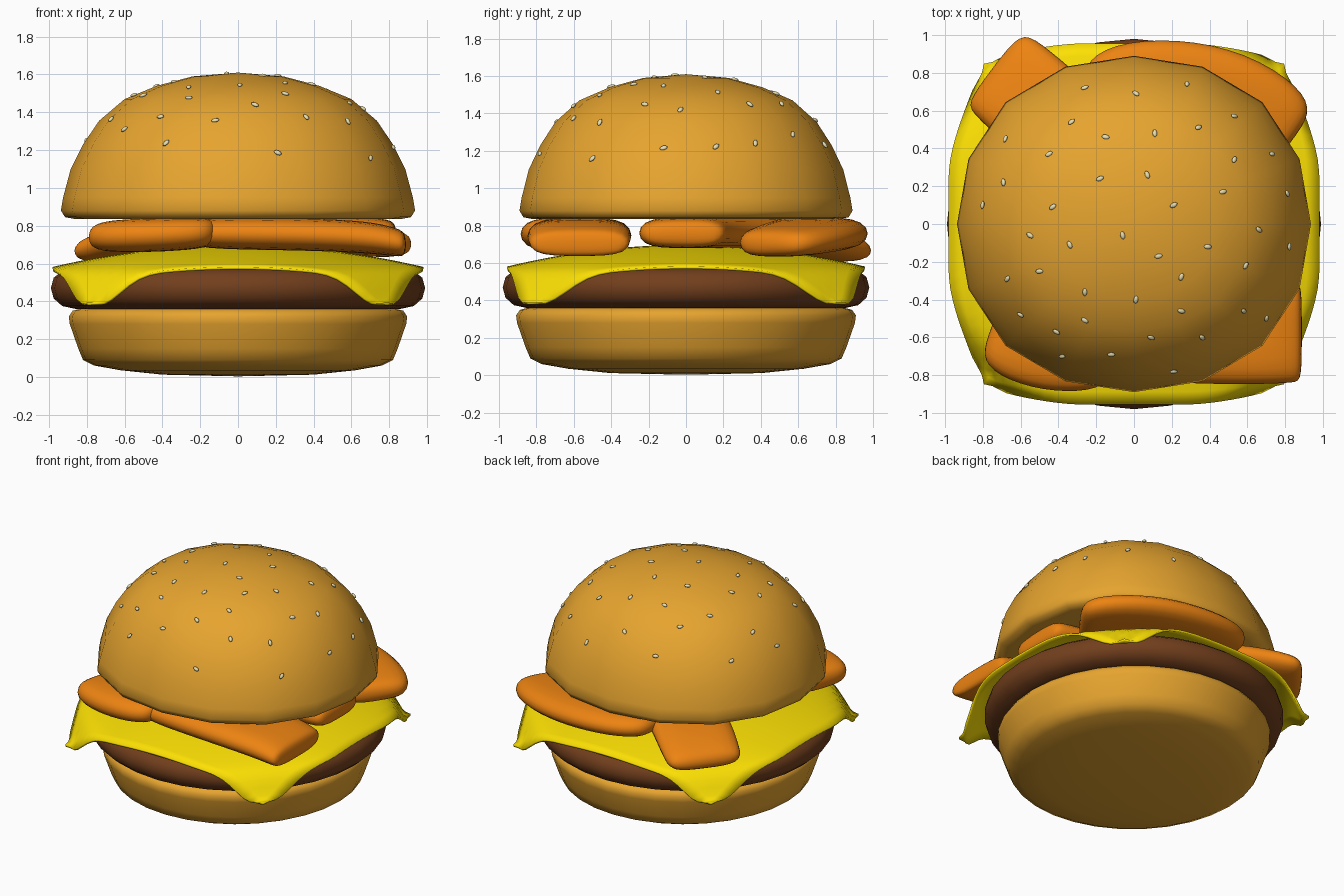
import bpy, bmesh, math
from mathutils import Vector

if "Cube" in bpy.data.objects:
    bpy.data.objects.remove(bpy.data.objects["Cube"])

def material(name, rgb):
    m = bpy.data.materials.new(name)
    m.diffuse_color = (*rgb, 1)
    m.use_nodes = True
    m.node_tree.nodes["Principled BSDF"].inputs["Base Color"].default_value = m.diffuse_color
    return m

BUN = material("bun_crust", (0.79, 0.37, 0.028))
MEAT = material("meat", (0.17, 0.05, 0.012))
CHEESE = material("cheese_yellow", (0.98, 0.75, 0.001))
BACON = material("bacon_orange", (0.85, 0.23, 0.006))
SEED = material("seed_cream", (0.8, 0.72, 0.42))

def finish(name, bm, mat):
    bmesh.ops.recalc_face_normals(bm, faces=bm.faces)
    me = bpy.data.meshes.new(name)
    bm.to_mesh(me)
    bm.free()
    me.materials.append(mat)
    for p in me.polygons:
        p.use_smooth = True
    ob = bpy.data.objects.new(name, me)
    bpy.context.collection.objects.link(ob)
    return ob

def lathe(name, profile, mat, sx=1, sy=1, n=16, square=0):
    """Revolve (radius, z) points; first and last points close at the axis."""
    bm = bmesh.new()
    rings = []
    for r, z in profile:
        ring = []
        for i in range(n if r else 1):
            a = math.tau * i / n
            f = r * (1 + square * math.sin(2 * a) ** 2)
            ring.append(bm.verts.new((sx * f * math.cos(a), sy * f * math.sin(a), z)))
        rings.append(ring)
    for a, b in zip(rings, rings[1:]):
        for i in range(n):
            j = (i + 1) % n
            q = [a[i % len(a)], a[j % len(a)], b[j % len(b)], b[i % len(b)]]
            bm.faces.new(list(dict.fromkeys(q)))
    return finish(name, bm, mat)

def smooth(a, b, t):
    t = min(1, max(0, (t - a) / (b - a)))
    return t * t * (3 - 2 * t)

# Buns and patty
lathe("bottom_bun", [(0, 0.003), (0.4, 0.012), (0.62, 0.035), (0.76, 0.06), (0.82, 0.09),
                     (0.845, 0.15), (0.89, 0.28), (0.895, 0.32), (0.875, 0.35), (0.83, 0.362),
                     (0, 0.365)], BUN, 1.0, 1.015, 32)
lathe("patty", [(0, 0.36), (0.86, 0.36), (0.93, 0.375), (0.975, 0.415), (0.99, 0.47),
                (0.975, 0.525), (0.93, 0.56), (0.86, 0.578), (0, 0.6)], MEAT, 1.0, 0.99, 32)
DOME = [(0, 0.845), (0.7, 0.835), (0.86, 0.835), (0.915, 0.845), (0.937, 0.88), (0.925, 0.95),
        (0.885, 1.1), (0.82, 1.23), (0.735, 1.355), (0.6, 1.47), (0.43, 1.54),
        (0.24, 1.59), (0, 1.61)]
lathe("top_bun", DOME, BUN, 1.0, 0.95, 16, 0.025)

# Cheese slice: square sheet with drooping rounded corners
bm = bmesh.new()
bmesh.ops.create_grid(bm, x_segments=28, y_segments=28, size=1)
for v in bm.verts:
    x, y = v.co.x, v.co.y
    r = math.hypot(x, y)
    s = smooth(0.25, 1, abs(x * y))
    c = 1 - 0.035 * smooth(0.75, 1, abs(x * y))
    z = 0.69 - 0.115 * min(r, 1.1) ** 2 - 0.165 * smooth(1.08, 1.33, r)
    v.co = (0.98 * x * (1 - 0.16 * s) * c, 0.955 * y * (1 - 0.08 * s) * c, z)
cheese = finish("cheese_slice", bm, CHEESE)
mod = cheese.modifiers.new("thickness", "SOLIDIFY")
mod.thickness = 0.014
mod.offset = 0

# Bacon strips: swept flat boxes, points are (x, y, z, half width, half thickness)
def strip(name, pts):
    bm = bmesh.new()
    rings = []
    for i, (x, y, z, w, t) in enumerate(pts):
        a, b = pts[max(i - 1, 0)], pts[min(i + 1, len(pts) - 1)]
        side = Vector((a[1] - b[1], b[0] - a[0], 0)).normalized()
        rings.append([bm.verts.new(Vector((x, y, z + dz * t)) + side * w * k)
                      for k, dz in ((-1, -1), (0, -1), (1, -1), (1, 1), (0, 1), (-1, 1))])
    for a, b in zip(rings, rings[1:]):
        for i in range(6):
            j = (i + 1) % 6
            bm.faces.new((a[i], a[j], b[j], b[i]))
    for r in (rings[0], rings[-1]):
        bm.faces.new((r[0], r[1], r[4], r[5]))
        bm.faces.new((r[1], r[2], r[3], r[4]))
    ob = finish(name, bm, BACON)
    mod = ob.modifiers.new("round", "SUBSURF")
    mod.levels = mod.render_levels = 2

strip("bacon_front_right", [(-0.26, -0.57, 0.76, 0.22, 0.06), (-0.15, -0.56, 0.76, 0.27, 0.085),
                            (0.35, -0.57, 0.755, 0.29, 0.085), (0.7, -0.57, 0.74, 0.29, 0.085),
                            (0.85, -0.57, 0.71, 0.28, 0.075), (0.89, -0.57, 0.7, 0.27, 0.06)])
strip("bacon_back_right", [(-0.27, 0.68, 0.77, 0.16, 0.06), (-0.12, 0.69, 0.77, 0.28, 0.08),
                           (0.2, 0.69, 0.755, 0.31, 0.085), (0.5, 0.63, 0.74, 0.31, 0.085),
                           (0.76, 0.5, 0.71, 0.27, 0.08), (0.84, 0.44, 0.7, 0.18, 0.06)])
strip("bacon_cross", [(-0.75, 0.83, 0.66, 0.25, 0.05), (-0.67, 0.77, 0.68, 0.27, 0.08),
                      (-0.45, 0.57, 0.75, 0.28, 0.085), (0, 0.2, 0.765, 0.26, 0.085),
                      (0.5, 0, 0.765, 0.26, 0.085), (0.78, -0.02, 0.76, 0.25, 0.08),
                      (0.84, -0.02, 0.755, 0.21, 0.06)])
strip("bacon_front_left", [(-0.76, -0.55, 0.74, 0.16, 0.06), (-0.68, -0.58, 0.745, 0.24, 0.085),
                           (-0.45, -0.62, 0.75, 0.28, 0.09), (-0.2, -0.64, 0.76, 0.26, 0.085),
                           (-0.1, -0.65, 0.77, 0.18, 0.06)])

# Sesame seeds resting on the dome
SEEDS = [(-.26, .72), (.01, .69), (.28, .74), (.53, .57), (-.33, .54), (-.15, .46), (.11, .48),
         (.34, .51), (-.68, .45), (-.45, .37), (.53, .34), (.73, .37), (-.69, .22), (-.18, .24),
         (.07, .26), (.47, .17), (.81, .16), (-.8, .1), (-.43, .09), (.21, .1), (-.55, -.06),
         (-.34, -.11), (-.06, -.06), (.39, -.12), (.66, -.03), (.82, -.12), (.13, -.17),
         (-.67, -.29), (-.5, -.25), (.25, -.28), (.59, -.22), (-.26, -.36), (.01, -.4),
         (-.6, -.48), (-.26, -.51), (.25, -.46), (.58, -.46), (.7, -.5), (-.41, -.57),
         (.09, -.6), (.36, -.6), (-.38, -.7), (-.12, -.69), (.21, -.78)]
bm = bmesh.new()
upper = DOME[4:]
for i, (x, y) in enumerate(SEEDS):
    ang = math.atan2(y / 0.95, x)
    r = math.hypot(x, y / 0.95) / (1 + 0.025 * math.sin(2 * ang) ** 2)
    for (r0, z0), (r1, z1) in zip(upper, upper[1:]):
        if r1 <= r <= r0:
            z = z0 + (z1 - z0) * (r0 - r) / (r0 - r1)
            n = Vector((x / r * (z1 - z0), y / r * (z1 - z0), r0 - r1)).normalized()
            break
    rot = n.to_track_quat('Z', 'Y').to_matrix()
    a = i * 2.4
    made = bmesh.ops.create_uvsphere(bm, u_segments=8, v_segments=6, radius=1)["verts"]
    for v in made:
        p = Vector((v.co.x * 0.022, v.co.y * 0.013, v.co.z * 0.009))
        p = Vector((p.x * math.cos(a) - p.y * math.sin(a), p.x * math.sin(a) + p.y * math.cos(a), p.z))
        v.co = rot @ p + Vector((x, y, z)) + n * 0.003
finish("sesame_seeds", bm, SEED)
